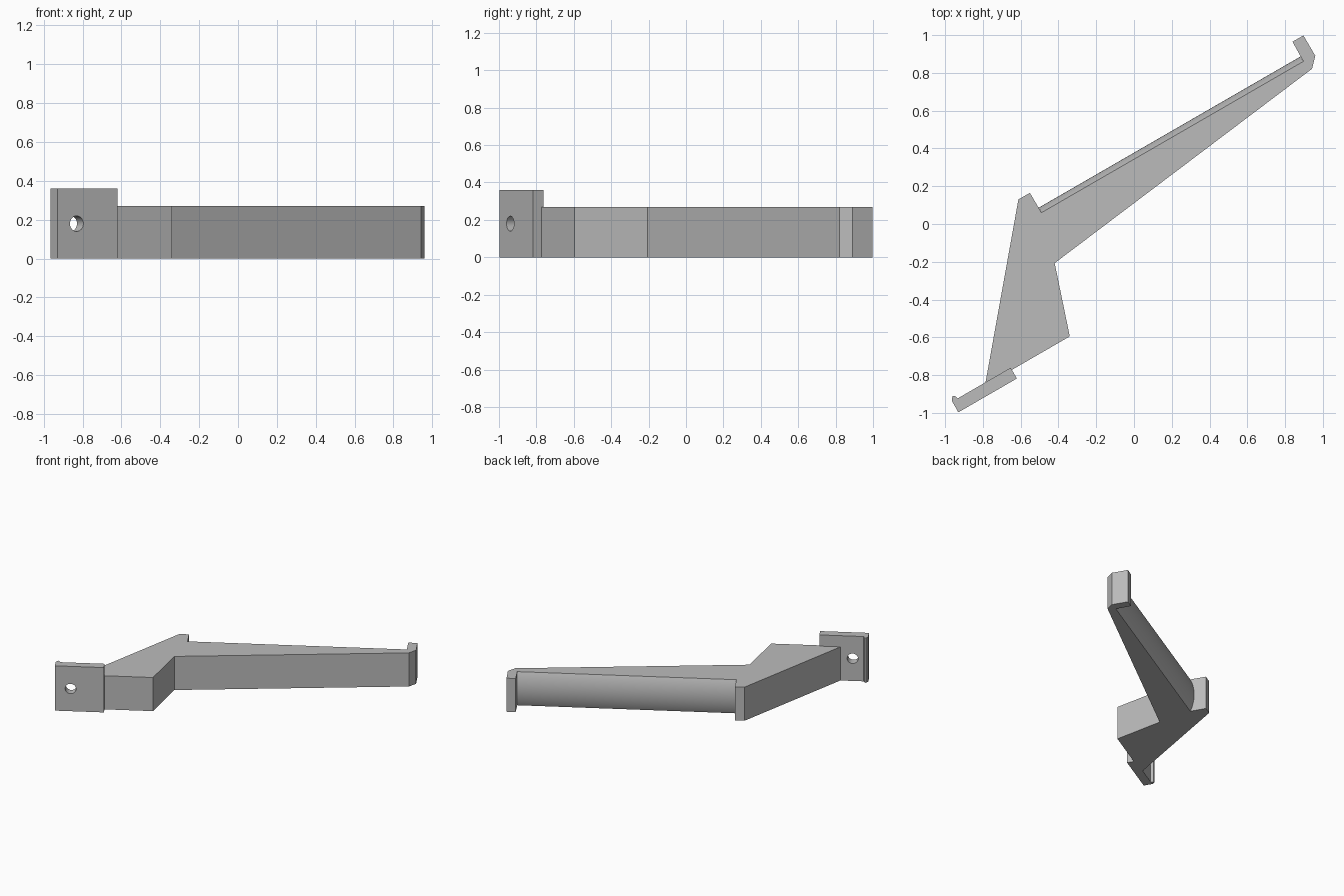
import bpy, bmesh, math
from mathutils import Vector, Matrix

if "Cube" in bpy.data.objects:
    bpy.data.objects.remove(bpy.data.objects["Cube"], do_unlink=True)

ARM_H, PLATE_H = 0.27, 0.36
U = Vector((math.cos(math.pi / 6), 0.5, 0))     # direction along the cradle
N = Vector((-0.5, math.cos(math.pi / 6), 0))    # direction out of the cradle
UP = Vector((0, 0, 1))

grey = bpy.data.materials.new("plain_grey")
grey.use_nodes = True
grey.diffuse_color = (0.5, 0.5, 0.5, 1)
grey.node_tree.nodes["Principled BSDF"].inputs["Base Color"].default_value = (0.5, 0.5, 0.5, 1)


def extrude(name, points, direction):
    """Solid made by sweeping a closed outline along a direction."""
    bm = bmesh.new()
    face = bm.faces.new([bm.verts.new(p) for p in points])
    swept = bmesh.ops.extrude_face_region(bm, geom=[face])["geom"]
    bmesh.ops.translate(bm, vec=direction,
                        verts=[g for g in swept if isinstance(g, bmesh.types.BMVert)])
    bmesh.ops.recalc_face_normals(bm, faces=bm.faces)
    mesh = bpy.data.meshes.new(name)
    bm.to_mesh(mesh)
    bm.free()
    mesh.materials.append(grey)
    ob = bpy.data.objects.new(name, mesh)
    bpy.context.collection.objects.link(ob)
    return ob


def activate(ob):
    bpy.ops.object.select_all(action='DESELECT')
    ob.select_set(True)
    bpy.context.view_layer.objects.active = ob


# Arm with the two retaining hooks
start, end = Vector((-0.49, 0.06, 0)), Vector((0.897, 0.861, 0))
arm_outline = [(-0.788, -0.85), (-0.612, 0.13), (-0.551, 0.165), start.xy, end.xy,
               (0.839, 0.965), (0.897, 0.998), (0.96, 0.89), (0.943, 0.822),
               (-0.42, -0.207), (-0.34, -0.595), (-0.66, -0.78)]
extrude("arm", [(x, y, 0) for x, y in arm_outline], UP * ARM_H)

# Rounded cradle surface between the hooks
sag, half = 0.03, ARM_H / 2
radius = (half ** 2 + sag ** 2) / (2 * sag)
sweep = math.asin(half / radius)
steps = 24
arc = []
for i in range(steps + 1):
    a = sweep * (2 * i / steps - 1)
    arc.append(start + N * (radius * math.cos(a) - radius + sag)
               + UP * (half + radius * math.sin(a)))
cradle = extrude("cradle", arc, end - start)
activate(cradle)
bpy.ops.object.shade_smooth_by_angle(angle=math.radians(20))

# Mounting plate with a small lip on its outer end
plate_outline = [(-0.93, -0.997), (-0.62, -0.818), (-0.653, -0.761), (-0.933, -0.923),
                 (-0.95, -0.909), (-0.961, -0.912), (-0.965, -0.935)]
plate = extrude("mounting_plate", [(x, y, 0) for x, y in plate_outline], UP * PLATE_H)

# Screw hole through the plate
bpy.ops.mesh.primitive_cylinder_add(vertices=32, radius=0.04, depth=0.4)
cutter = bpy.context.object
cutter.name = "hole_cutter"
cutter.hide_render = True
cutter.data.materials.append(grey)
cutter.matrix_world = (Matrix.Translation((-0.83, -0.94, PLATE_H / 2))
                       @ N.to_track_quat('Z', 'Y').to_matrix().to_4x4())
hole = plate.modifiers.new("screw_hole", 'BOOLEAN')
hole.operation, hole.solver, hole.object = 'DIFFERENCE', 'EXACT', cutter
activate(plate)
bpy.ops.object.modifier_apply(modifier=hole.name)
bpy.data.objects.remove(cutter, do_unlink=True)
bpy.ops.object.shade_smooth_by_angle(angle=math.radians(20))
